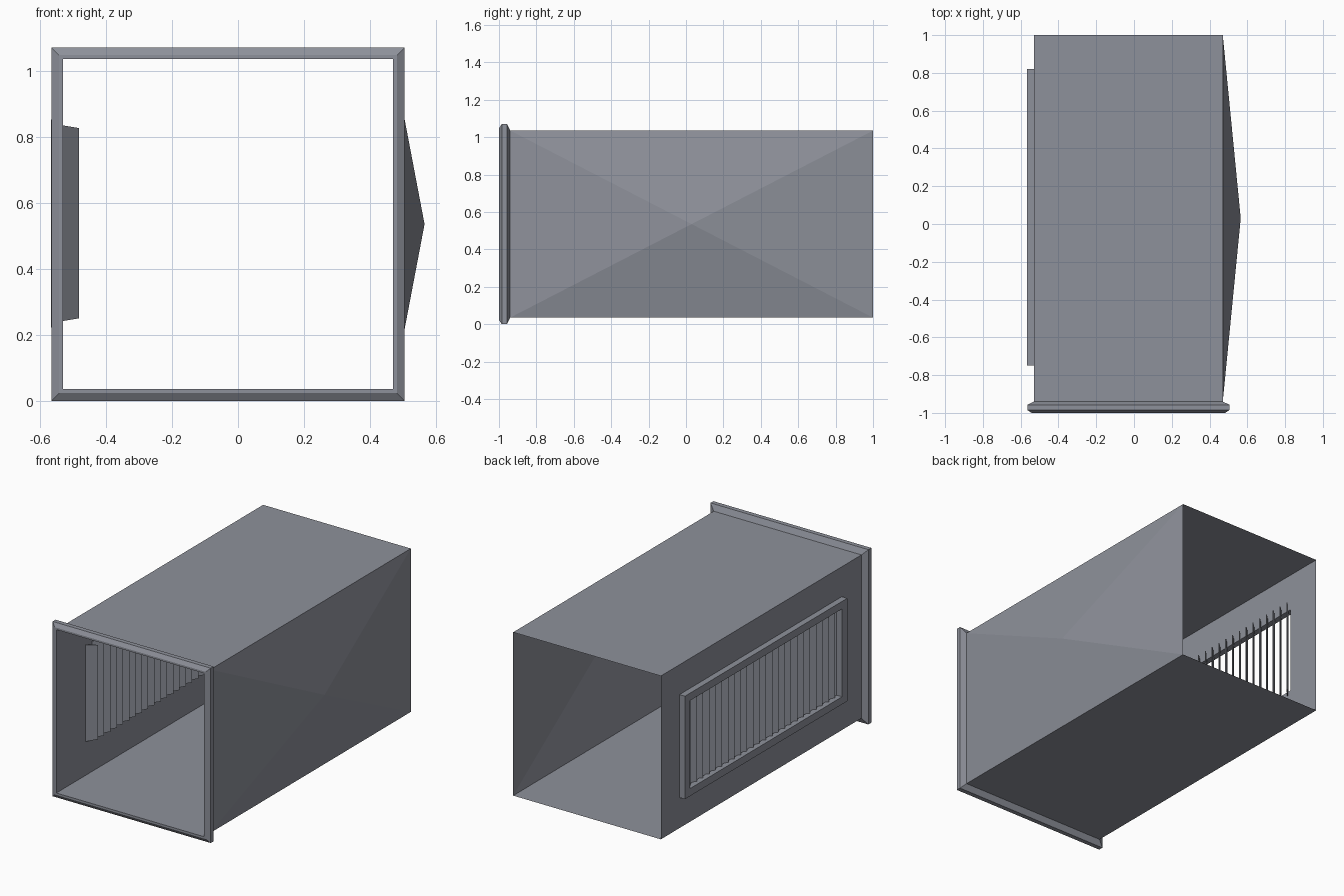
import bpy, bmesh, math
from mathutils import Vector

cube = bpy.data.objects.get("Cube")
if cube:
    bpy.data.objects.remove(cube)

steel = bpy.data.materials.new("duct grey")
steel.use_nodes = True
colour = (0.27, 0.283, 0.325, 1)
steel.diffuse_color = colour
steel.node_tree.nodes["Principled BSDF"].inputs["Base Color"].default_value = colour


def finish(bm, name):
    bmesh.ops.remove_doubles(bm, verts=bm.verts[:], dist=0.0005)
    bmesh.ops.recalc_face_normals(bm, faces=bm.faces[:])
    mesh = bpy.data.meshes.new(name)
    bm.to_mesh(mesh)
    bm.free()
    mesh.materials.append(steel)
    obj = bpy.data.objects.new(name, mesh)
    bpy.context.collection.objects.link(obj)
    return obj


def face(bm, points):
    bm.faces.new([bm.verts.new(p) for p in points])


def bridge(bm, loops, closed=False):
    """Join successive four-cornered loops with quads."""
    pairs = list(zip(loops, loops[1:]))
    if closed:
        pairs.append((loops[-1], loops[0]))
    for a, b in pairs:
        for i in range(4):
            j = (i + 1) % 4
            face(bm, [a[i], a[j], b[j], b[i]])


def side_rect(x, y0, y1, z0, z1):
    return [Vector(p) for p in ((x, y0, z0), (x, y1, z0), (x, y1, z1), (x, y0, z1))]


def end_rect(r, y):
    return [Vector((CX + sx * r, y, CZ + sz * r))
            for sx, sz in ((-1, -1), (1, -1), (1, 1), (-1, 1))]


CX, CZ, HALF = -0.03, 0.535, 0.5
FRONT, BACK = -0.94, 1.0
LEFT, RIGHT = CX - HALF, CX + HALF
BOTTOM, TOP = CZ - HALF, CZ + HALF
HOLE = (-0.725, 0.795, 0.238, 0.836)

# Thin duct shell: floor, roof, wall with vent hole, and wall creased to a point
bm = bmesh.new()
wall = side_rect(LEFT, FRONT, BACK, BOTTOM, TOP)
far = side_rect(RIGHT, FRONT, BACK, BOTTOM, TOP)
face(bm, [wall[0], wall[1], far[1], far[0]])
face(bm, [wall[3], wall[2], far[2], far[3]])
bridge(bm, [wall, side_rect(LEFT, *HOLE)])
peak = Vector((0.565, (FRONT + BACK) / 2, CZ))
for i in range(4):
    face(bm, [far[i], far[(i + 1) % 4], peak])
finish(bm, "duct_shell")

# Bevelled flange round the front mouth
bm = bmesh.new()
profile = [(0.5, FRONT), (0.5, -1), (0.512, -1), (0.535, -0.985), (0.535, -0.957)]
bridge(bm, [end_rect(r, y) for r, y in profile], closed=True)
finish(bm, "front_flange")

# Vent frame standing proud of the wall
bm = bmesh.new()
outer = (-0.75, 0.82, 0.222, 0.852)
inner = (-0.70, 0.77, 0.268, 0.806)
bridge(bm, [side_rect(LEFT, *outer), side_rect(-0.567, *outer),
            side_rect(-0.567, *inner), side_rect(LEFT, *inner)], closed=True)
finish(bm, "vent_frame")

# Row of slanted upright slats, tapered towards the inside
bm = bmesh.new()
COUNT = 25
pitch = (HOLE[1] - HOLE[0]) / COUNT
thick = Vector((0.004, -0.004, 0))
for i in range(COUNT):
    y = HOLE[0] + pitch * i
    plate = [Vector((-0.545, y, 0.24)), Vector((-0.485, y + pitch, 0.25)),
             Vector((-0.485, y + pitch, 0.826)), Vector((-0.545, y, 0.836))]
    back = [p + thick for p in plate]
    face(bm, plate)
    face(bm, back[::-1])
    bridge(bm, [plate, back])
finish(bm, "vent_slats")
